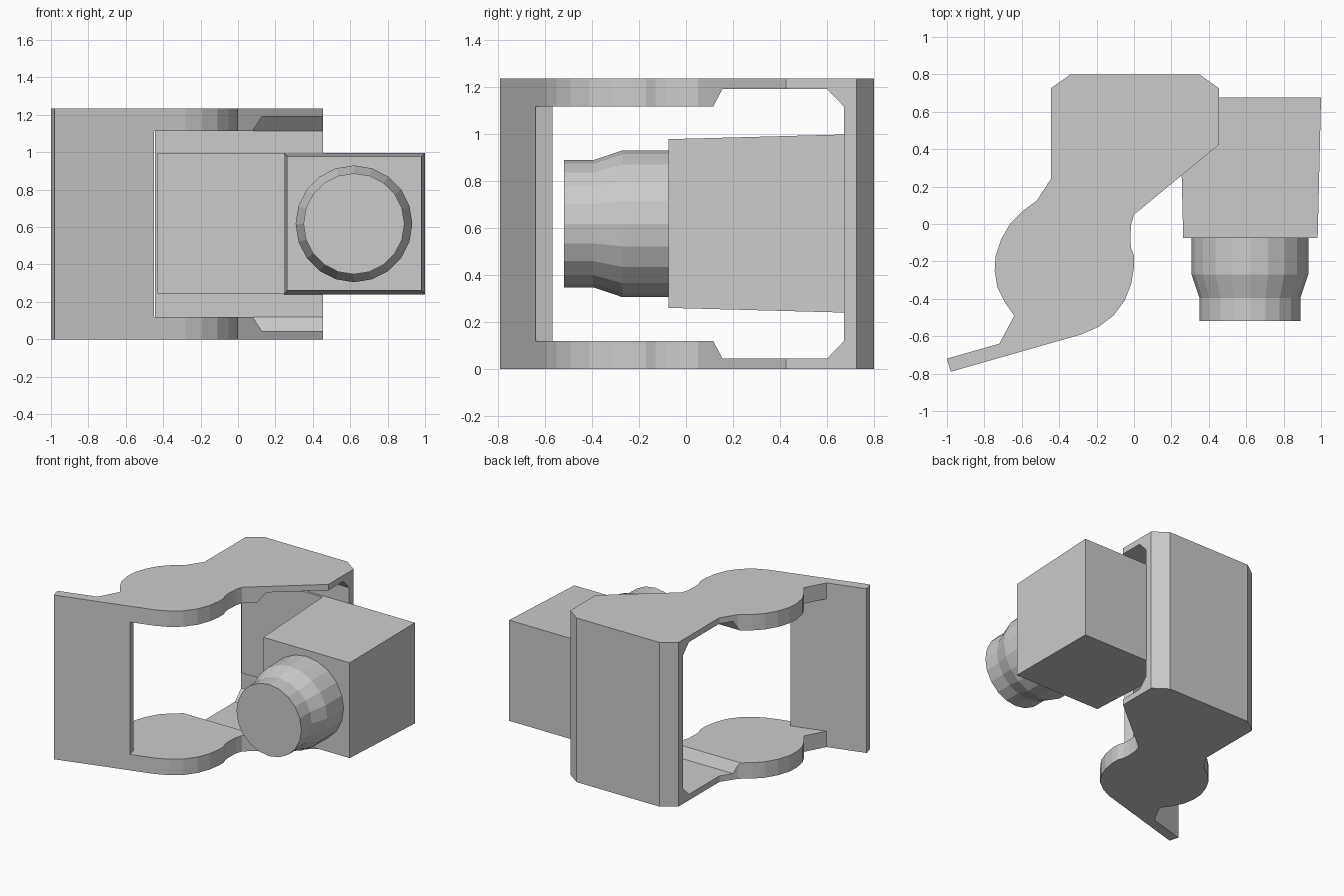
import bpy, bmesh
from math import sin, cos, pi

if "Cube" in bpy.data.objects:
    bpy.data.objects.remove(bpy.data.objects["Cube"])

H = 1.235        # bracket height
MID = H / 2


def mesh_from_rings(name, rings):
    """Closed solid skinned through equal-length rings of points."""
    bm = bmesh.new()
    loops = [[bm.verts.new(p) for p in ring] for ring in rings]
    n = len(loops[0])
    for a, b in zip(loops, loops[1:]):
        for i in range(n):
            j = (i + 1) % n
            bm.faces.new((a[i], a[j], b[j], b[i]))
    bm.faces.new(loops[0][::-1])
    bm.faces.new(loops[-1])
    bmesh.ops.recalc_face_normals(bm, faces=bm.faces)
    me = bpy.data.meshes.new(name)
    bm.to_mesh(me)
    bm.free()
    ob = bpy.data.objects.new(name, me)
    bpy.context.collection.objects.link(ob)
    return ob


def prism_z(name, pts, z0, z1):
    return mesh_from_rings(name, [[(x, y, z) for x, y in pts] for z in (z0, z1)])


def subtract(target, cutter):
    cutter.hide_render = True
    mod = target.modifiers.new("cut", 'BOOLEAN')
    mod.operation = 'DIFFERENCE'
    mod.solver = 'EXACT'
    mod.object = cutter
    bpy.context.view_layer.objects.active = target
    bpy.ops.object.modifier_apply(modifier=mod.name)
    bpy.data.objects.remove(cutter)


def rect(y, x0, x1, z0, z1):
    return [(x0, y, z0), (x1, y, z0), (x1, y, z1), (x0, y, z1)]


# Bracket: plan outline extruded to full height
plan = [(-1, -.72), (-.98, -.79), (-.28, -.59), (-.19, -.55), (-.11, -.49),
        (-.05, -.41), (-.015, -.32), (0, -.23), (0, -.17), (-.015, -.13),
        (-.02, -.08), (-.015, 0), (0, .05), (.455, .425), (.455, .725),
        (.35, .8), (-.34, .8), (-.445, .725), (-.445, .24), (-.52, .125),
        (-.6, .065), (-.66, .005), (-.71, -.08), (-.74, -.17), (-.745, -.25),
        (-.73, -.34), (-.69, -.42), (-.64, -.49), (-.72, -.64)]
bracket = prism_z("bracket", plan, 0, H)

# Window through the bracket, leaving flanges, back wall and front plate
low = [(-1, .12), (.115, .12), (.155, .045), (.6, .045), (.672, .12)]
side = low + [(y, H - z) for y, z in reversed(low)]
window = mesh_from_rings("window_cutter",
                         [[(x, y, z) for y, z in side] for x in (-1.3, 1.3)])
keep = prism_z("plate_keep", [(-1.4, -.834), (-.47, -.568), (-.45, -.64),
                              (-.38, -1.1), (-1.4, -1.1)], -.1, H + .1)
subtract(window, keep)
subtract(bracket, window)

# Thin panel on the inner face of the back wall
mesh_from_rings("back_panel", [rect(.655, -.43, .3, .245, .995),
                               rect(.68, -.43, .3, .245, .995)])

# Tapered housing beside the bracket
mesh_from_rings("housing", [rect(-.075, .263, .982, .26, .977),
                            rect(.675, .245, 1.0, .24, .997)])

# Stepped round nose on the housing
SIDES = 20
rings = [[(.62 + r * sin(2 * pi * i / SIDES), y, MID + r * cos(2 * pi * i / SIDES))
          for i in range(SIDES)]
         for y, r in ((-.05, .312), (-.27, .312), (-.395, .27), (-.518, .27))]
mesh_from_rings("nose", rings)
